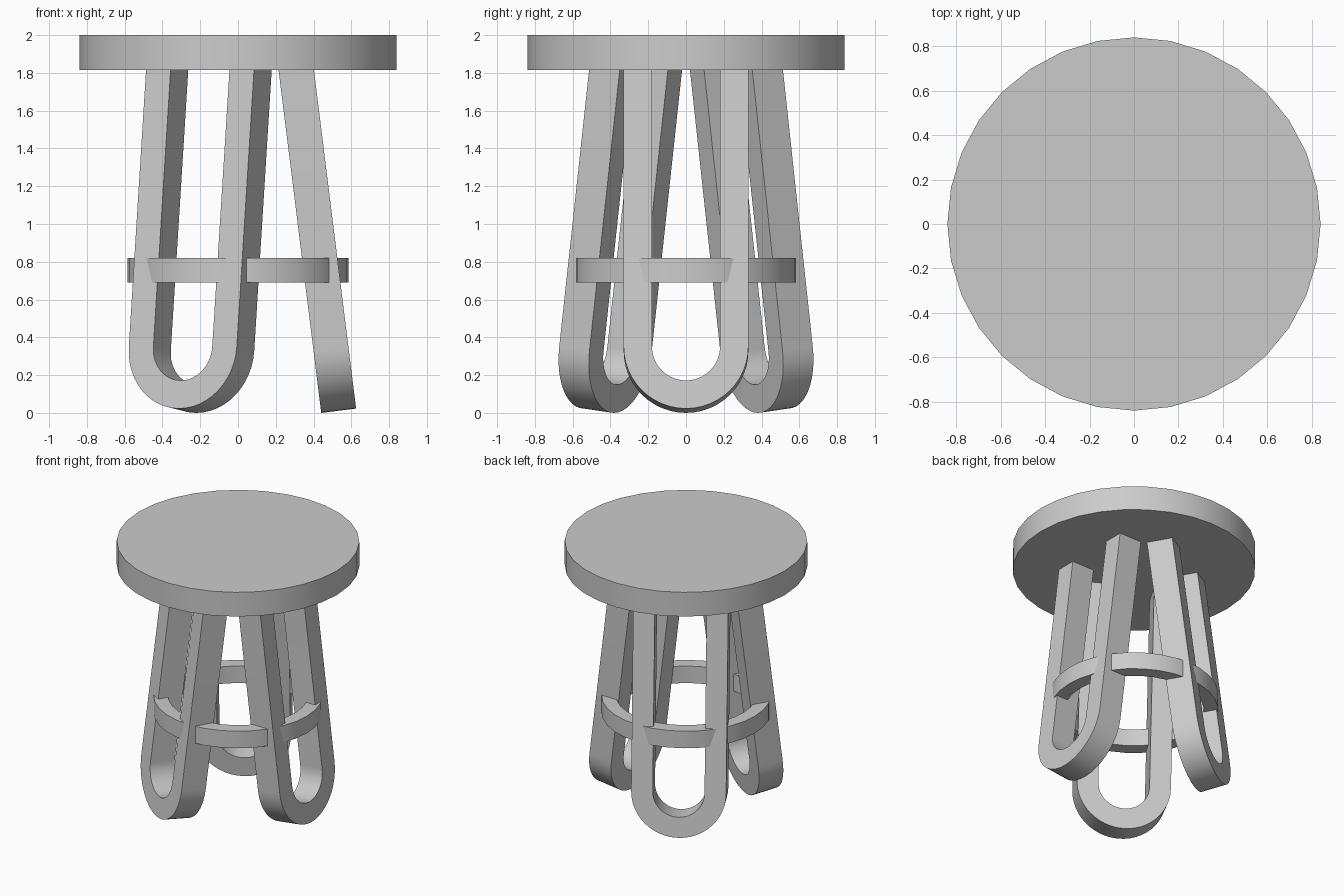
import bpy
import bmesh
import math
from mathutils import Matrix, Vector

cube = bpy.data.objects.get("Cube")
if cube:
    bpy.data.objects.remove(cube, do_unlink=True)

# One plain grey for the whole stool
grey = bpy.data.materials.new("plain grey")
grey.use_nodes = True
colour = (0.6, 0.6, 0.6, 1)
grey.diffuse_color = colour
grey.node_tree.nodes["Principled BSDF"].inputs["Base Color"].default_value = colour


def finish(name, bm):
    """Turn a bmesh into a smooth-shaded object with sharp edges kept."""
    bmesh.ops.recalc_face_normals(bm, faces=bm.faces)
    mesh = bpy.data.meshes.new(name)
    bm.to_mesh(mesh)
    bm.free()
    mesh.materials.append(grey)
    obj = bpy.data.objects.new(name, mesh)
    bpy.context.collection.objects.link(obj)
    bpy.ops.object.select_all(action="DESELECT")
    obj.select_set(True)
    bpy.context.view_layer.objects.active = obj
    bpy.ops.object.shade_smooth_by_angle(angle=math.radians(30))
    return obj


def sweep(bm, sections, closed):
    """Join a row of four-cornered sections into a solid bar."""
    rows = [[bm.verts.new(p) for p in section] for section in sections]
    pairs = list(zip(rows, rows[1:]))
    if closed:
        pairs.append((rows[-1], rows[0]))
    else:
        bm.faces.new(rows[0])
        bm.faces.new(rows[-1])
    for a, b in pairs:
        for i in range(4):
            j = (i + 1) % 4
            bm.faces.new((a[i], a[j], b[j], b[i]))


# Round seat
SEAT_RADIUS, SEAT_BOTTOM, SEAT_TOP = 0.84, 1.815, 2.0
bm = bmesh.new()
bmesh.ops.create_cone(bm, cap_ends=True, segments=32, radius1=SEAT_RADIUS,
                      radius2=SEAT_RADIUS, depth=SEAT_TOP - SEAT_BOTTOM,
                      matrix=Matrix.Translation((0, 0, (SEAT_TOP + SEAT_BOTTOM) / 2)))
finish("seat", bm)

# Three U-shaped legs, leaning in towards the top
OUTER, INNER, HALF_DEPTH, LENGTH = 0.33, 0.18, 0.093, 1.9
TILT = math.radians(7.1)
ARC_STEPS = 24


def leg_section(across, up, direction):
    """Section of the bar, from the inner to the outer side of the U."""
    return [Vector((x, across + r * direction[0], up + r * direction[1]))
            for r, x in ((INNER, -HALF_DEPTH), (OUTER, -HALF_DEPTH),
                         (OUTER, HALF_DEPTH), (INNER, HALF_DEPTH))]


for name, azimuth in (("left_leg", 0), ("back_right_leg", 120), ("front_right_leg", 240)):
    sections = [leg_section(0, LENGTH, (-1, 0))]
    for i in range(ARC_STEPS + 1):
        a = math.pi * (1 + i / ARC_STEPS)
        sections.append(leg_section(0, OUTER, (math.cos(a), math.sin(a))))
    sections.append(leg_section(0, LENGTH, (1, 0)))
    bm = bmesh.new()
    sweep(bm, sections, closed=False)
    place = (Matrix.Rotation(math.radians(azimuth), 4, "Z")
             @ Matrix.Translation((0.533, 0, 0.0115))
             @ Matrix.Rotation(-TILT, 4, "Y"))
    bmesh.ops.transform(bm, matrix=place, verts=bm.verts)
    finish(name, bm)

# Foot ring passing through the legs
RING_OUTER, RING_INNER, RING_LOW, RING_HIGH = 0.585, 0.485, 0.69, 0.82
sections = []
for i in range(32):
    a = math.tau * i / 32
    sections.append([Vector((r * math.cos(a), r * math.sin(a), z))
                     for r, z in ((RING_INNER, RING_LOW), (RING_OUTER, RING_LOW),
                                  (RING_OUTER, RING_HIGH), (RING_INNER, RING_HIGH))])
bm = bmesh.new()
sweep(bm, sections, closed=True)
finish("foot_ring", bm)
